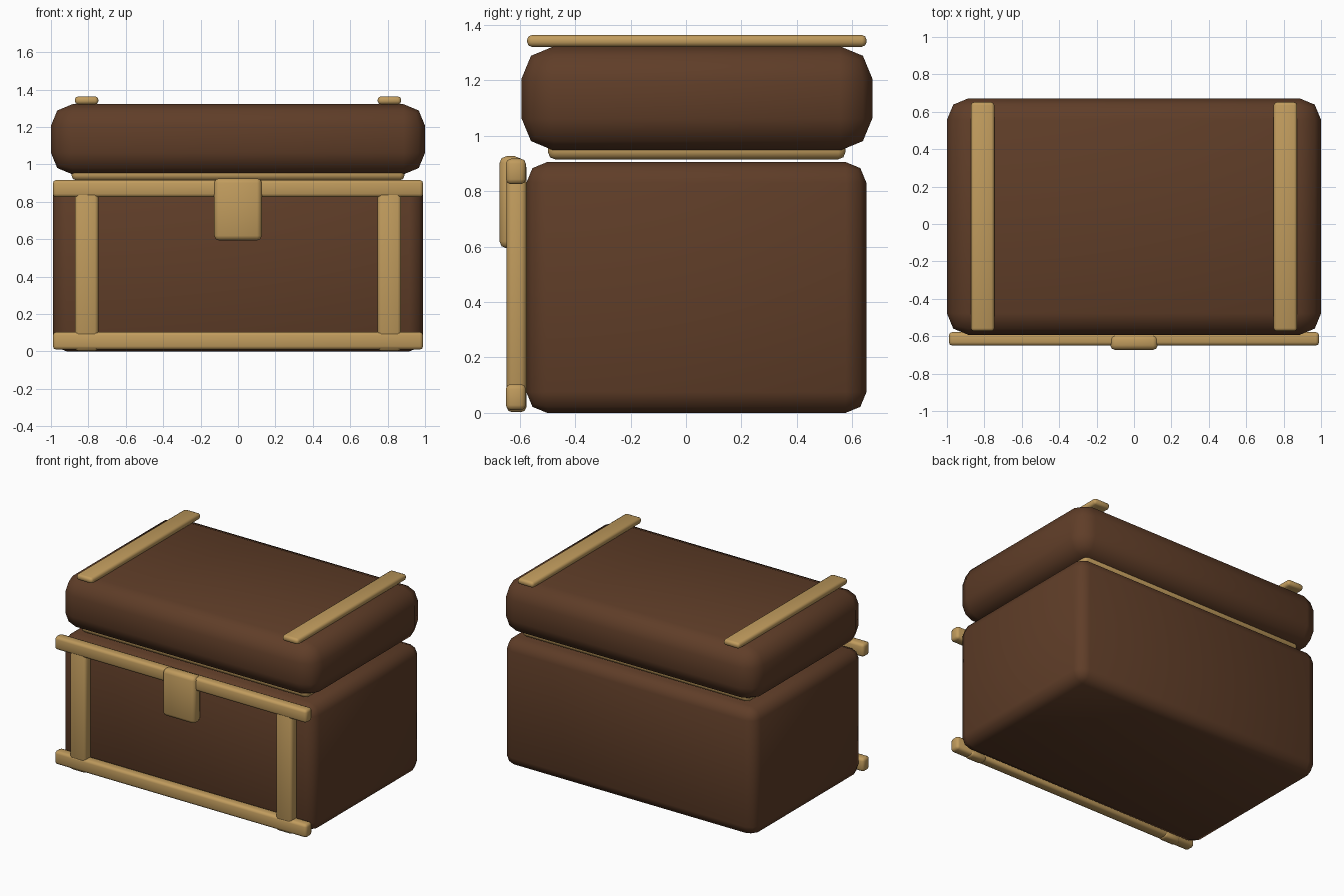
import bpy, math

if "Cube" in bpy.data.objects:
    bpy.data.objects.remove(bpy.data.objects["Cube"])


def material(name, color):
    m = bpy.data.materials.new(name)
    m.diffuse_color = (*color, 1)
    m.use_nodes = True
    m.node_tree.nodes["Principled BSDF"].inputs["Base Color"].default_value = m.diffuse_color
    return m


WOOD = material("dark_wood", (0.115, 0.047, 0.021))
BRASS = material("brass", (0.53, 0.33, 0.11))


def rounded_box(name, x, y, z, bevel, mat):
    """Box spanning the (min, max) ranges, with two-step rounded edges."""
    spans = (x, y, z)
    bpy.ops.mesh.primitive_cube_add(size=1, location=[(a + b) / 2 for a, b in spans])
    ob = bpy.context.object
    ob.name = name
    ob.scale = [b - a for a, b in spans]
    bpy.ops.object.transform_apply(location=False, rotation=False, scale=True)
    mod = ob.modifiers.new("Bevel", 'BEVEL')
    mod.width = bevel
    mod.segments = 2
    bpy.ops.object.modifier_apply(modifier=mod.name)
    bpy.ops.object.shade_smooth_by_angle(angle=math.radians(60))
    ob.data.materials.append(mat)
    return ob


# Chest body, lid and the seam strip between them
rounded_box("chest_body", (-0.99, 0.99), (-0.576, 0.651), (0, 0.905), 0.075, WOOD)
rounded_box("lid", (-1, 1), (-0.593, 0.672), (0.947, 1.322), 0.115, WOOD)
rounded_box("seam_strip", (-0.89, 0.89), (-0.498, 0.575), (0.915, 0.985), 0.025, BRASS)

# Front frame rails
for name, z in (("bottom_rail", (0.01, 0.104)), ("top_rail", (0.825, 0.917))):
    rounded_box(name, (-0.99, 0.99), (-0.65, -0.578), z, 0.018, BRASS)

# Front posts and lid straps, mirrored left and right
for side, s in (("left", -1), ("right", 1)):
    x = tuple(sorted((s * 0.747, s * 0.872)))
    rounded_box(f"{side}_post", x, (-0.647, -0.576), (0.003, 0.905), 0.018, BRASS)
    rounded_box(f"{side}_lid_strap", x, (-0.573, 0.651), (1.321, 1.363), 0.016, BRASS)

# Latch plate
rounded_box("latch", (-0.127, 0.127), (-0.673, -0.592), (0.594, 0.926), 0.025, BRASS)
